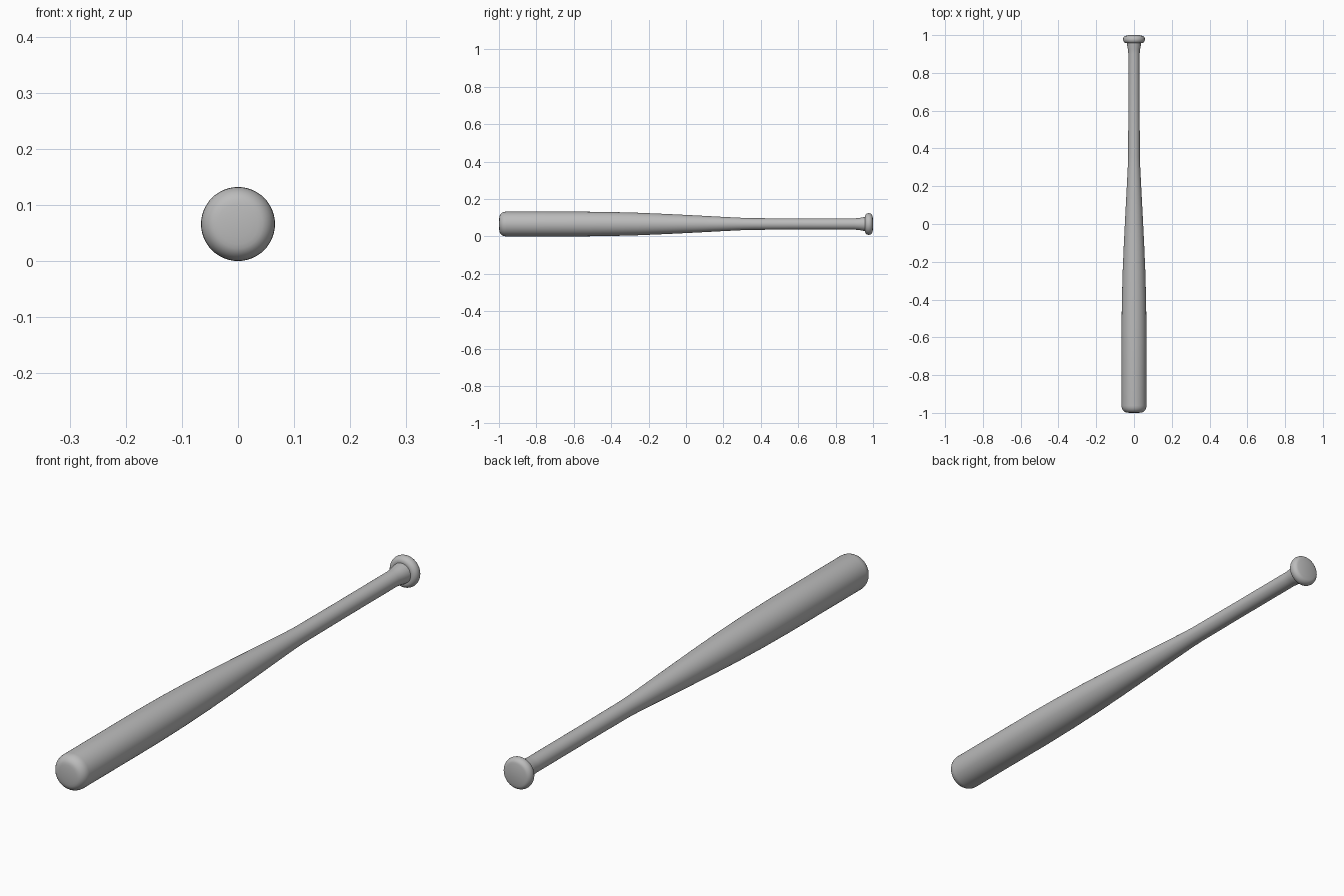
import bpy, bmesh
from math import cos, sin, pi, radians
from mathutils import Matrix, Vector

SIDES = 48
RADIUS = 0.066  # barrel radius, also the height of the axis

if "Cube" in bpy.data.objects:
    bpy.data.objects.remove(bpy.data.objects["Cube"])

grey = bpy.data.materials.new("grey")
grey.use_nodes = True
colour = (0.5, 0.5, 0.5, 1)
grey.diffuse_color = colour
grey.node_tree.nodes["Principled BSDF"].inputs["Base Color"].default_value = colour


def arc(y, r, ry, rr, start, end, steps=6):
    """Rounded piece of profile as (y, radius) points."""
    angles = [radians(start + (end - start) * i / steps) for i in range(steps + 1)]
    return [(y + ry * cos(a), r + rr * sin(a)) for a in angles]


def lathe(name, profile):
    """Turn a (y, radius) profile around the long axis."""
    bm = bmesh.new()
    verts = [bm.verts.new((r, y, 0)) for y, r in profile]
    edges = [bm.edges.new(pair) for pair in zip(verts, verts[1:])]
    bmesh.ops.spin(bm, geom=verts + edges, cent=(0, 0, 0), axis=(0, 1, 0),
                   angle=2 * pi, steps=SIDES)
    bmesh.ops.remove_doubles(bm, verts=bm.verts, dist=0.00005)
    bmesh.ops.holes_fill(bm, edges=[e for e in bm.edges if e.is_boundary], sides=0)
    bmesh.ops.recalc_face_normals(bm, faces=bm.faces)
    mesh = bpy.data.meshes.new(name)
    bm.to_mesh(mesh)
    bm.free()
    mesh.materials.append(grey)
    obj = bpy.data.objects.new(name, mesh)
    obj.location.z = RADIUS
    bpy.context.collection.objects.link(obj)
    bpy.ops.object.select_all(action="DESELECT")
    obj.select_set(True)
    bpy.context.view_layer.objects.active = obj
    bpy.ops.object.shade_smooth_by_angle(angle=radians(40))
    return obj


# Barrel with a rounded end, tapering into the slim handle and its flare
tip = [(-1.0, 0.024)] + arc(-0.962, RADIUS - 0.03, 0.036, 0.03, 180, 90)
taper = [(-0.55, 0.066), (-0.4, 0.064), (-0.25, 0.06), (-0.1, 0.0535),
         (0.05, 0.046), (0.2, 0.038), (0.3, 0.033), (0.36, 0.031)]
grip = [(0.6, 0.03), (0.9, 0.03), (0.925, 0.032), (0.945, 0.036), (0.97, 0.038)]
lathe("bat_body", tip + taper + grip)

# Rounded knob at the end of the handle
knob = [(0.958, 0.03)] + arc(0.977, 0.04, 0.02, 0.018, 180, 0, 12)
lathe("end_knob", knob + [(1.0, 0.028)])
